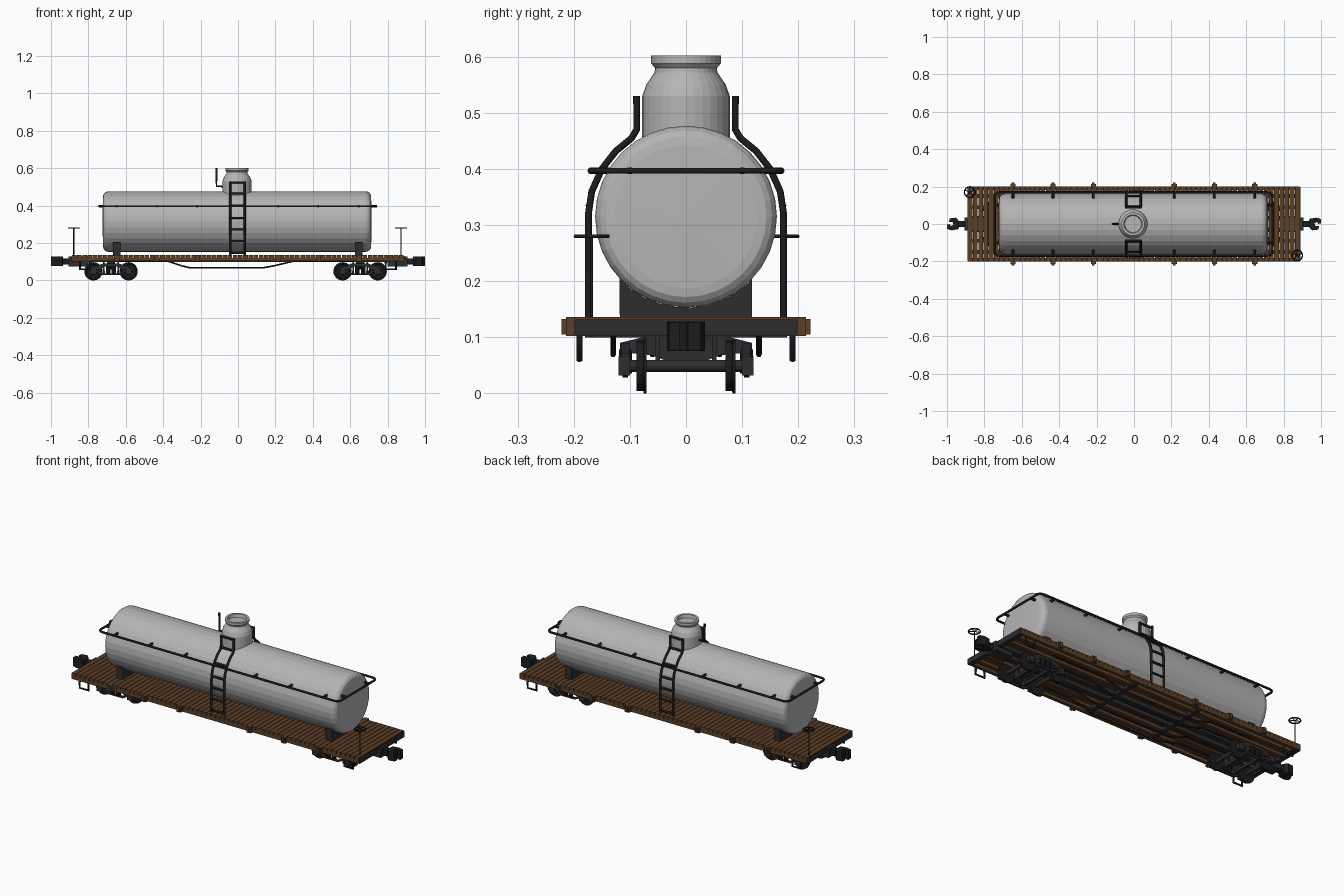
import bpy, bmesh, math
from mathutils import Vector, Matrix

if "Cube" in bpy.data.objects:
    bpy.data.objects.remove(bpy.data.objects["Cube"])


def mat(name, c):
    m = bpy.data.materials.new(name)
    m.diffuse_color = (*c, 1)
    m.use_nodes = True
    m.node_tree.nodes["Principled BSDF"].inputs["Base Color"].default_value = m.diffuse_color
    return m


GREY = mat("tank grey", (0.46, 0.46, 0.46))
BROWN = mat("wood brown", (0.105, 0.050, 0.020))
DARK = mat("iron dark grey", (0.026, 0.026, 0.026))
BLACK = mat("black paint", (0.012, 0.012, 0.012))


def finish(name, bm, m, smooth=False):
    me = bpy.data.meshes.new(name)
    bmesh.ops.recalc_face_normals(bm, faces=bm.faces)
    bm.to_mesh(me)
    bm.free()
    me.materials.append(m)
    o = bpy.data.objects.new(name, me)
    bpy.context.collection.objects.link(o)
    return o


def boxes(name, m, items):
    """items: (x0, x1, y0, y1, z0, z1)"""
    bm = bmesh.new()
    for x0, x1, y0, y1, z0, z1 in items:
        mx = Matrix.Translation(((x0+x1)/2, (y0+y1)/2, (z0+z1)/2)) @ Matrix.Diagonal((x1-x0, y1-y0, z1-z0, 1))
        bmesh.ops.create_cube(bm, size=1, matrix=mx)
    return finish(name, bm, m)


def lathe(name, m, profile, origin, axis='Z', n=32):
    """profile: (radius, height) pairs spun around an axis through origin"""
    bm = bmesh.new()
    vs = [bm.verts.new((r, 0, h)) for r, h in profile]
    es = [bm.edges.new(p) for p in zip(vs, vs[1:])]
    bmesh.ops.spin(bm, geom=vs + es, cent=(0, 0, 0), axis=(0, 0, 1), angle=2*math.pi, steps=n)
    bmesh.ops.remove_doubles(bm, verts=bm.verts, dist=1e-5)
    rot = {'Z': Matrix(), 'X': Matrix.Rotation(math.pi/2, 4, 'Y'), 'Y': Matrix.Rotation(-math.pi/2, 4, 'X')}[axis]
    bmesh.ops.transform(bm, matrix=Matrix.Translation(origin) @ rot, verts=bm.verts)
    return finish(name, bm, m)


def tubes(name, m, paths, r, closed=False):
    cu = bpy.data.curves.new(name, 'CURVE')
    cu.dimensions = '3D'
    cu.bevel_depth, cu.bevel_resolution, cu.use_fill_caps = r, 1, True
    for p in paths:
        s = cu.splines.new('POLY')
        s.points.add(len(p) - 1)
        for q, c in zip(s.points, p):
            q.co = (*c, 1)
        s.use_cyclic_u = closed
    cu.materials.append(m)
    o = bpy.data.objects.new(name, cu)
    bpy.context.collection.objects.link(o)
    bpy.ops.object.select_all(action='DESELECT')
    o.select_set(True)
    bpy.context.view_layer.objects.active = o
    bpy.ops.object.convert(target='MESH')
    return o


def prism(name, m, outline, to3d, depth):
    bm = bmesh.new()
    f = bm.faces.new([bm.verts.new(to3d(*p)) for p in outline])
    g = bmesh.ops.extrude_face_region(bm, geom=[f])
    bmesh.ops.translate(bm, vec=depth, verts=[v for v in g['geom'] if isinstance(v, bmesh.types.BMVert)])
    return finish(name, bm, m)


# tank with rounded ends
R, L, C = 0.162, 0.717, 0.03
end = [(R - C*(1-math.cos(a)), L - C*(1-math.sin(a))) for a in (math.radians(d) for d in (0, 22, 45, 68))]
end += [(0.128, L), (0, L + 0.003)]
prof = [(r, -h) for r, h in reversed(end)] + end
lathe("tank", GREY, prof, (-0.005, 0, 0.315), 'X')

# dome with an open flared neck
lathe("dome", GREY, [(0.078, 0.42), (0.078, 0.53), (0.071, 0.55), (0.056, 0.572), (0.055, 0.58), (0.062, 0.588),
                     (0.062, 0.602), (0.049, 0.602), (0.045, 0.585), (0, 0.585)], (-0.005, 0, 0))
tubes("vent_pipe", BLACK, [[(-0.07, 0, 0.503), (-0.115, 0, 0.503), (-0.115, 0, 0.602)]], 0.006)

# saddles cradling the tank
arc = [(0.162*math.sin(a), 0.315 - 0.162*math.cos(a)) for a in (math.radians(d) for d in range(-47, 48, 10))]
for x in (-0.648, 0.645):
    prism("tank_saddle", DARK, [(0.118, 0.13), (-0.118, 0.13), (-0.118, 0.205)] + arc + [(0.118, 0.205)],
          lambda y, z: (x - 0.02, y, z), (0.04, 0, 0))

# handrail loop and its brackets
loop = []
for cx, cy, a0 in ((0.715, 0.145, 0), (-0.72, 0.145, 90), (-0.72, -0.145, 180), (0.715, -0.145, 270)):
    for d in (0, 30, 60, 90):
        a = math.radians(a0 + d)
        loop.append((cx + 0.025*math.cos(a), cy + 0.025*math.sin(a), 0.397))
tubes("handrail", BLACK, [loop], 0.006, True)
POSTS = (-0.647, -0.433, -0.217, 0.215, 0.43, 0.645)
studs = [[(x, s*0.135, 0.397), (x, s*0.172, 0.397)] for x in POSTS for s in (1, -1)]
studs += [[(e*0.69, s*0.1, 0.397), (e*0.742, s*0.1, 0.397)] for e in (1, -1) for s in (1, -1)]
tubes("handrail_brackets", BLACK, studs, 0.007)

# ladders over both tank sides
side = [(0.174, 0.13), (0.174, 0.32), (0.168, 0.36), (0.15, 0.4), (0.125, 0.432), (0.097, 0.455), (0.088, 0.47), (0.088, 0.53)]
steps = [(0.174, 0.147), (0.174, 0.21), (0.174, 0.272), (0.173, 0.335), (0.15, 0.4), (0.092, 0.465), (0.088, 0.525)]
for s in (1, -1):
    tubes("ladder_rails", BLACK, [[(x, s*y, z) for y, z in side] for x in (-0.042, 0.036)], 0.007)
    tubes("ladder_rungs", BLACK, [[(-0.042, s*y, z), (0.036, s*y, z)] for y, z in steps], 0.006)

# wooden deck: planks, joists, stake pockets
n = 64
w = 1.776 / n
boxes("deck_planks", BROWN, [(-0.888 + i*w, -0.888 + (i+1)*w - 0.003, -0.2, 0.2, 0.12, 0.136) for i in range(n)])
boxes("side_sills", BROWN, [(-0.885, 0.885, s*0.191 - 0.009, s*0.191 + 0.009, 0.103, 0.1205) for s in (1, -1)])
boxes("joists", BROWN, [(-0.88, 0.88, y - 0.01, y + 0.01, 0.105, 0.1205) for y in (-0.15, -0.09, 0.09, 0.15)])
boxes("stake_pockets", BROWN, [(x - 0.014, x + 0.014, min(s*0.198, s*0.214), max(s*0.198, s*0.214), 0.102, 0.136)
                               for x in POSTS for s in (1, -1)])
boxes("stake_pocket_bolts", BROWN, [(x - 0.007, x + 0.007, s*0.217 - 0.005, s*0.217 + 0.005, 0.105, 0.133)
                                    for x in POSTS for s in (1, -1)])

# iron underframe: end beams, centre sills, cross bearers
boxes("end_beams", DARK, [(e*0.878 - 0.012, e*0.878 + 0.012, -0.197, 0.197, 0.102, 0.132) for e in (1, -1)])
boxes("centre_sills", DARK, [(-0.88, 0.88, y - 0.012, y + 0.012, 0.1, 0.1205) for y in (-0.03, 0.03)])
boxes("cross_bearers", DARK, [(x - 0.012, x + 0.012, -0.18, 0.18, 0.1, 0.118) for x in (-0.26, 0.14)])
tubes("truss_rods", BLACK, [[(-0.64, y, 0.106), (-0.377, y, 0.104), (-0.30, y, 0.078), (-0.26, y, 0.069), (0.14, y, 0.069),
                             (0.19, y, 0.078), (0.30, y, 0.104), (0.62, y, 0.106)] for y in (-0.13, -0.06, 0.06, 0.13)], 0.005)

# corner step stirrups
tubes("corner_steps", BLACK, [[(e*0.79, s*0.19, 0.11), (e*0.79, s*0.19, 0.06), (e*0.845, s*0.19, 0.06), (e*0.845, s*0.19, 0.11)]
                              for e in (1, -1) for s in (1, -1)], 0.006)

# trucks with wheels, axles, side frames and springs
for tx in (-0.679, 0.653):
    for ax in (tx - 0.094, tx + 0.094):
        for s in (1, -1):
            lathe("wheel", BLACK, [(0, -0.006), (0.018, -0.008), (0.02, -0.003), (0.035, -0.003), (0.037, -0.009), (0.045, -0.009),
                                   (0.045, 0.003), (0.049, 0.004), (0.049, 0.009), (0, 0.009)][::s],
                  (ax, s*0.079, 0.049), 'Y', 24).scale.y = 1
        lathe("axle", DARK, [(0, -0.118), (0.011, -0.118), (0.011, 0.118), (0, 0.118)], (ax, 0, 0.049), 'Y', 12)
        boxes("journal_boxes", DARK, [(ax - 0.017, ax + 0.017, s*0.11 - 0.01, s*0.11 + 0.01, 0.032, 0.066) for s in (1, -1)])
    for s in (1, -1):
        prism("truck_side_frame", DARK, [(-0.105, 0.06), (-0.1, 0.07), (-0.045, 0.09), (0.045, 0.09), (0.1, 0.07), (0.105, 0.06),
                                         (0.06, 0.056), (0.035, 0.075), (-0.035, 0.075), (-0.06, 0.056)],
              lambda x, z: (tx + x, s*0.108 - 0.007, z), (0, 0.014, 0))
        prism("truck_lower_bar", DARK, [(-0.1, 0.056), (-0.04, 0.026), (0.04, 0.026), (0.1, 0.056), (0.1, 0.046), (0.045, 0.016),
                                        (-0.045, 0.016), (-0.1, 0.046)][::-1],
              lambda x, z: (tx + x, s*0.108 - 0.005, z + 0.012), (0, 0.01, 0))
        for dx in (-0.016, 0.016):
            lathe("spring", BLACK, [(0, 0.036), (0.012, 0.036), (0.012, 0.078), (0, 0.078)], (tx + dx, s*0.108, 0), 'Z', 10)
    prism("truck_bolster", DARK, [(-0.118, 0.09), (-0.118, 0.074), (-0.06, 0.068), (-0.04, 0.06), (0.04, 0.06), (0.06, 0.068),
                                  (0.118, 0.074), (0.118, 0.09), (0.07, 0.102), (-0.07, 0.102)],
          lambda y, z: (tx - 0.022, y, z), (0.044, 0, 0))
    e = math.copysign(1, tx)
    # brake beams either side of the bolster
    boxes("brake_beams", DARK, [(tx + d - 0.006, tx + d + 0.006, -0.09, 0.09, 0.038, 0.052) for d in (-0.038, 0.038)])
    boxes("brake_hangers", DARK, [(tx + d - 0.004, tx + d + 0.004, y - 0.004, y + 0.004, 0.045, 0.102)
                                  for d in (-0.038, 0.038) for y in (-0.05, 0.05)])
    # draft gear box behind the coupler
    boxes("draft_box", DARK, [(min(e*0.80, e*0.905), max(e*0.80, e*0.905), -0.034, 0.034, 0.076, 0.128)])

# couplers: extruded knuckle hooks
hook = [(0.935, -0.015), (0.952, -0.034), (0.985, -0.03), (0.99, -0.012), (0.97, -0.012), (0.965, 0.004), (0.98, 0.011),
        (0.985, 0), (1.0, 0.004), (1.0, 0.026), (0.975, 0.034), (0.94, 0.028), (0.935, 0.015)]
for e in (1, -1):
    prism("coupler_head", BLACK, hook, lambda x, y: (e*x, e*y, 0.077), (0, 0, 0.05))
    boxes("coupler_shank", BLACK, [(min(e*0.89, e*0.945), max(e*0.89, e*0.945), -0.016, 0.016, 0.085, 0.118)])

# brake wheels on thin staffs at opposite corners
for x, y in ((-0.878, 0.17), (0.872, -0.168)):
    ring = [(x + 0.029*math.cos(a), y + 0.029*math.sin(a), 0.28) for a in (i*math.pi/8 for i in range(16))]
    tubes("brake_wheel_rim", BLACK, [ring], 0.0035, True)
    tubes("brake_wheel_spokes", BLACK, [[(x, y, 0.28), ring[i]] for i in (1, 4, 7, 10, 14)], 0.0025)
    tubes("brake_staff", BLACK, [[(x, y, 0.1), (x, y, 0.283)]], 0.003)
